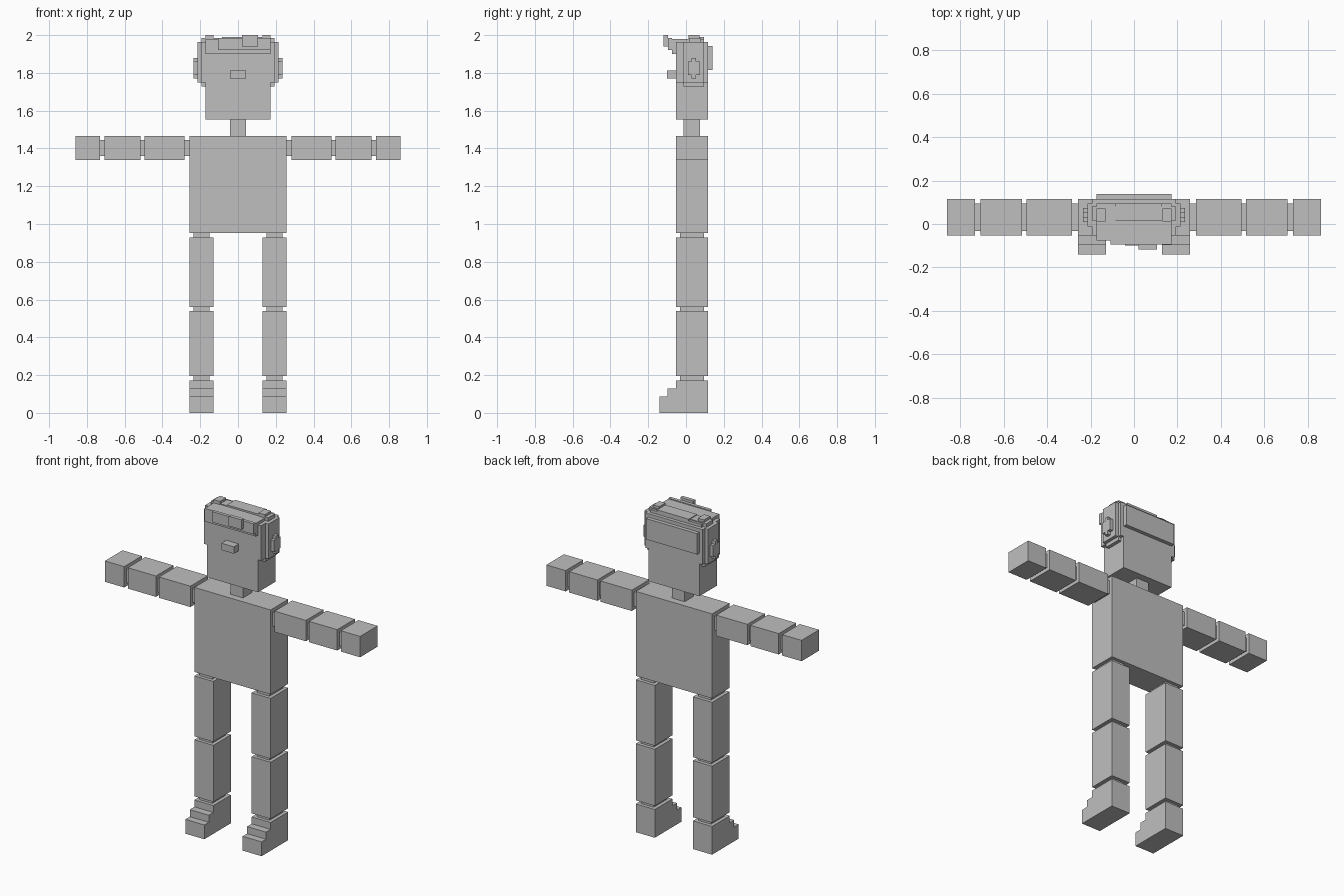
import bpy
import bmesh

grey = bpy.data.materials.new("plain grey")
grey.diffuse_color = (0.52, 0.52, 0.52, 1)

YF, YB = -0.053, 0.116      # common front and back planes
JF, JB = -0.033, 0.095      # inset planes for the joints


def blocks(name, boxes, side=1):
    """One object made of axis-aligned boxes (x0, x1, y0, y1, z0, z1)."""
    bm = bmesh.new()
    for x0, x1, y0, y1, z0, z1 in boxes:
        for v in bmesh.ops.create_cube(bm, size=1)["verts"]:
            v.co = (side * (x1 if v.co.x > 0 else x0),
                    y1 if v.co.y > 0 else y0,
                    z1 if v.co.z > 0 else z0)
    bmesh.ops.recalc_face_normals(bm, faces=bm.faces)
    mesh = bpy.data.meshes.new(name)
    bm.to_mesh(mesh)
    bm.free()
    mesh.materials.append(grey)
    obj = bpy.data.objects.new(name, mesh)
    bpy.context.collection.objects.link(obj)
    return obj


# Trunk and head
blocks("torso", [(-0.257, 0.257, YF, YB, 0.952, 1.467)])
blocks("neck", [(-0.042, 0.042, -0.012, 0.073, 1.467, 1.552)])
blocks("head", [(-0.172, 0.172, YF, YB, 1.552, 1.963)])
blocks("nose", [(-0.042, 0.042, -0.1, YF, 1.77, 1.812)])

# Hair: top cap, crown ridges, stepped fringe and back panel
blocks("hair_cap", [(-0.172, 0.172, YF, JB, 1.963, 1.98),
                    (-0.193, 0.193, 0.015, 0.08, 1.963, 1.985),
                    (-0.085, 0.128, 0.015, JB, 1.98, 1.99)])
blocks("hair_fringe", [(-0.172, 0.172, -0.075, YF, 1.9, 1.98),
                       (-0.107, 0.172, -0.095, -0.075, 1.92, 1.985),
                       (0.02, 0.105, -0.118, -0.095, 1.94, 2.0)])
blocks("hair_back", [(-0.172, 0.172, YB, 0.139, 1.815, 1.942)])

for side, tag in ((1, "left"), (-1, "right")):
    # Small tuft on the crown, layered side hair and ear
    blocks(tag + "_hair_tuft", [(0.13, 0.172, 0.012, 0.072, 1.963, 2.0)], side)
    blocks(tag + "_side_hair", [
        (0.172, 0.193, YF, YB, 1.75, 1.963),
        (0.172, 0.193, -0.012, JB, 1.728, 1.75),
        (0.193, 0.214, -0.012, JB, 1.75, 1.963)], side)
    blocks(tag + "_ear", [
        (0.214, 0.235, 0.01, 0.074, 1.79, 1.86),
        (0.214, 0.235, 0.03, 0.053, 1.77, 1.88)], side)

    # Arm segments
    for name, x0, x1 in (("upper_arm", 0.284, 0.495),
                         ("forearm", 0.516, 0.706),
                         ("hand", 0.73, 0.86)):
        blocks(f"{tag}_{name}", [(x0, x1, YF, YB, 1.34, 1.467)], side)
    for name, x0, x1 in (("shoulder", 0.257, 0.284),
                         ("elbow", 0.495, 0.516),
                         ("wrist", 0.706, 0.73)):
        blocks(f"{tag}_{name}", [(x0, x1, JF, JB, 1.361, 1.446)], side)

    # Leg segments
    for name, z0, z1 in (("thigh", 0.56, 0.928), ("shin", 0.194, 0.539)):
        blocks(f"{tag}_{name}", [(0.129, 0.257, YF, YB, z0, z1)], side)
    for name, z0, z1 in (("hip", 0.928, 0.952), ("knee", 0.539, 0.56),
                         ("ankle", 0.172, 0.194)):
        blocks(f"{tag}_{name}", [(0.15, 0.236, JF, JB, z0, z1)], side)

    # Stepped foot
    blocks(tag + "_foot", [(0.129, 0.257, -0.14, YB, 0, 0.087),
                           (0.129, 0.257, -0.097, YB, 0.087, 0.13),
                           (0.129, 0.257, YF, YB, 0.13, 0.172)], side)
